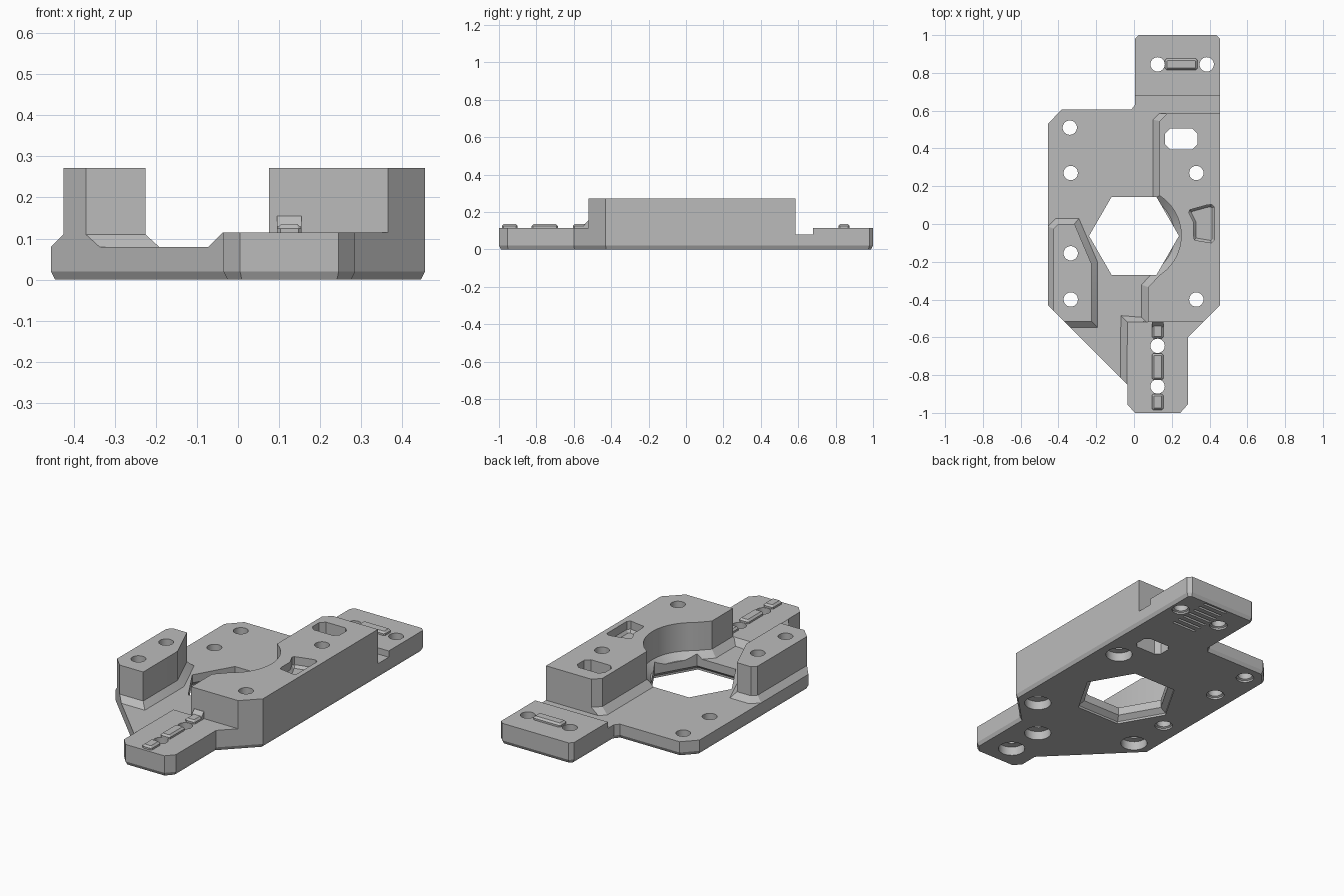
import bpy, bmesh
from math import sin, cos, radians, pi
from mathutils import Vector

old = bpy.data.objects.get("Cube")
if old:
    bpy.data.objects.remove(old, do_unlink=True)

grey = bpy.data.materials.new("plain grey")
grey.use_nodes = True
colour = (0.5, 0.5, 0.5, 1)
grey.diffuse_color = colour
grey.node_tree.nodes["Principled BSDF"].inputs["Base Color"].default_value = colour

TOP, STEP, DECK = 0.272, 0.115, 0.08


def offset(pts, dist):
    """Move each edge of a counter-clockwise outline outwards, edge by edge."""
    n = len(pts)
    if not isinstance(dist, list):
        dist = [dist] * n
    edges = []
    for i in range(n):
        a, b = Vector(pts[i]), Vector(pts[(i + 1) % n])
        d = (b - a).normalized()
        edges.append((a + Vector((d.y, -d.x)) * dist[i], d))
    out = []
    for i in range(n):
        (p, d), (q, e) = edges[i - 1], edges[i]
        t = (q - p).cross(e) / d.cross(e)
        out.append(tuple(p + d * t))
    return out


def loft(name, *layers):
    """Closed solid through (outline, height) layers."""
    bm = bmesh.new()
    rings = [[bm.verts.new((x, y, z)) for x, y in pts] for pts, z in layers]
    n = len(rings[0])
    bm.faces.new(rings[0][::-1])
    bm.faces.new(rings[-1])
    for lo, hi in zip(rings, rings[1:]):
        for i in range(n):
            j = (i + 1) % n
            bm.faces.new((lo[i], lo[j], hi[j], hi[i]))
    bmesh.ops.recalc_face_normals(bm, faces=bm.faces)
    mesh = bpy.data.meshes.new(name)
    bm.to_mesh(mesh)
    bm.free()
    mesh.materials.append(grey)
    ob = bpy.data.objects.new(name, mesh)
    bpy.context.collection.objects.link(ob)
    return ob


def combine(target, tool, operation):
    mod = target.modifiers.new("combine", 'BOOLEAN')
    mod.object, mod.operation, mod.solver = tool, operation, 'EXACT'
    bpy.context.view_layer.objects.active = target
    bpy.ops.object.modifier_apply(modifier=mod.name)
    bpy.data.objects.remove(tool, do_unlink=True)


def rect(x0, x1, y0, y1, c=0.0):
    if not c:
        return [(x0, y0), (x1, y0), (x1, y1), (x0, y1)]
    return [(x0 + c, y0), (x1 - c, y0), (x1, y0 + c), (x1, y1 - c),
            (x1 - c, y1), (x0 + c, y1), (x0, y1 - c), (x0, y0 + c)]


def ring(x, y, r, n):
    return [(x + r * cos(2 * pi * i / n), y + r * sin(2 * pi * i / n)) for i in range(n)]


# Base plate with a chamfered underside
outline = [(-0.455, -0.43), (-0.035, -0.85), (-0.035, -0.955), (0.005, -1), (0.245, -1),
           (0.285, -0.955), (0.285, -0.6), (0.455, -0.43), (0.455, 0.98), (0.435, 1),
           (0.025, 1), (0.005, 0.98), (0.005, 0.63), (-0.015, 0.605), (-0.385, 0.605),
           (-0.455, 0.53)]
plate = loft("mounting_plate", (offset(outline, -0.01), 0), (outline, 0.02), (outline, DECK))

# Tall left block with a flared foot
left = [(-0.37, -0.515), (-0.225, -0.515), (-0.225, -0.21), (-0.315, 0), (-0.4, 0),
        (-0.425, -0.025), (-0.425, -0.46)]
foot = offset(left, [0.033, 0.033, 0.033, 0.03, 0.03, 0.03, 0])
combine(plate, loft("left_block", (foot, 0.05), (foot, DECK), (left, 0.11), (left, TOP)), 'UNION')

# Tall right block, scooped around the central opening
arc = [(0.25 * cos(radians(a)), -0.06 + 0.25 * sin(radians(a))) for a in range(57, -58, -6)]
right = [(0.075, -0.52), (0.365, -0.52), (0.455, -0.43), (0.455, 0.585), (0.175, 0.585),
         (0.135, 0.545)] + arc + [(0.075, -0.335)]
foot = offset(right, [0] * 4 + [0.03] + [0.035] * (len(right) - 5))
combine(plate, loft("right_block", (foot, 0.05), (foot, DECK), (right, STEP), (right, TOP)), 'UNION')

# Raised front tab
front = [(-0.035, -0.52), (-0.037, -0.848), (-0.035, -0.85), (-0.035, -0.955), (0.005, -1),
         (0.245, -1), (0.285, -0.955), (0.285, -0.6), (0.365, -0.52)]
foot = offset(front, [0.035] + [0] * 7 + [0.035])
foot[-1] = front[-1]
combine(plate, loft("front_tab", (foot, 0.05), (foot, DECK), (front, STEP)), 'UNION')

# Raised rear tab
rear = [(0.005, 0.68), (0.455, 0.68), (0.455, 0.98), (0.435, 1), (0.025, 1), (0.005, 0.98)]
combine(plate, loft("rear_tab", (rear, 0.05), (rear, STEP)), 'UNION')

# Hexagonal opening, wider underneath
wide, hexagon = ring(0, -0.063, 0.27, 6), ring(0, -0.063, 0.238, 6)
combine(plate, loft("hex_cutter", (wide, -0.01), (wide, 0.012), (hexagon, 0.035), (hexagon, 0.4)),
        'DIFFERENCE')

# Bolt holes: radius underneath and depth of the recess
small = [(-0.34, 0.51), (-0.335, 0.27), (-0.335, -0.155), (0.125, 0.845), (0.385, 0.845)]
large = [(0.33, 0.27), (0.33, -0.4), (-0.335, -0.4), (0.125, -0.645), (0.125, -0.86)]
for spots, r, depth in ((small, 0.047, 0.01), (large, 0.07, 0.05)):
    for x, y in spots:
        bore, mouth = ring(x, y, 0.038, 24), ring(x, y, r, 24)
        combine(plate, loft("hole_cutter", (mouth, -0.01), (mouth, depth),
                            (bore, depth + 0.005), (bore, 0.4)), 'DIFFERENCE')

# Window through the right block and a shallow pocket beside it
window = rect(0.165, 0.335, 0.395, 0.505, 0.025)
combine(plate, loft("window_cutter", (window, -0.1), (window, 0.4)), 'DIFFERENCE')
pocket = [(0.32, -0.085), (0.41, -0.1), (0.425, -0.085), (0.425, 0.09), (0.41, 0.103),
          (0.385, 0.1), (0.295, 0.075), (0.29, 0.06), (0.315, 0.01), (0.315, -0.06)]
combine(plate, loft("pocket_cutter", (offset(pocket, -0.012), TOP - 0.06), (pocket, TOP - 0.045),
                    (pocket, 0.4)), 'DIFFERENCE')

# Row of grooves under the rear tab
for i in range(7):
    y = 0.72 + i * 0.042
    groove = rect(0.18, 0.33, y - 0.007, y + 0.007)
    combine(plate, loft("groove_cutter", (groove, -0.01), (groove, 0.012)), 'DIFFERENCE')

bpy.ops.object.select_all(action='DESELECT')
plate.select_set(True)
bpy.context.view_layer.objects.active = plate
bpy.ops.object.shade_smooth_by_angle(angle=radians(25))

# Small bevelled ribs on the tabs
for name, x0, x1, y0, y1 in (("rear_rib", 0.165, 0.335, 0.815, 0.875),
                             ("front_rib_inner", 0.095, 0.155, -0.605, -0.515),
                             ("front_rib_middle", 0.095, 0.155, -0.825, -0.685),
                             ("front_rib_outer", 0.095, 0.155, -0.985, -0.9)):
    base = rect(x0, x1, y0, y1, 0.008)
    loft(name, (base, STEP - 0.01), (base, STEP + 0.01), (offset(base, -0.01), STEP + 0.02))

# Little ramp where the inner rib meets the block
ramp = rect(0.095, 0.155, -0.545, -0.51)
loft("rib_ramp", (ramp, STEP), (ramp, 0.13), (rect(0.095, 0.155, -0.522, -0.51), 0.155))
